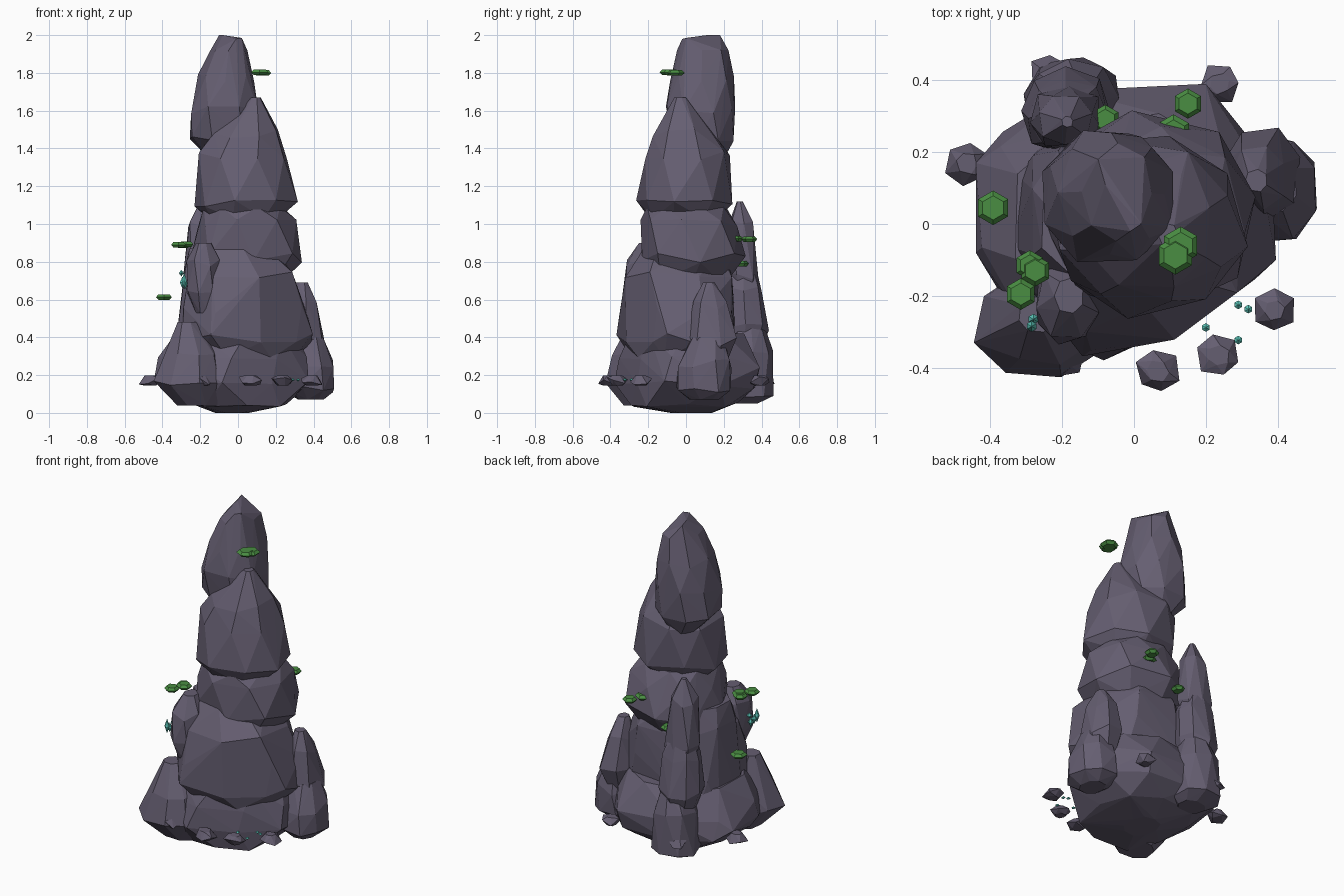
import bpy, bmesh, math, random

random.seed(7)


def material(name, rgb):
    m = bpy.data.materials.new(name)
    m.diffuse_color = (*rgb, 1)
    return m


STONE = material("purple_grey_stone", (0.130, 0.112, 0.165))
MOSS = material("moss_green", (0.068, 0.27, 0.055))
TEAL = material("teal_crystal", (0.11, 0.58, 0.50))


def hull(name, points, mat):
    """Flat-faced convex chunk around a cloud of points."""
    bm = bmesh.new()
    for p in points:
        bm.verts.new(p)
    res = bmesh.ops.convex_hull(bm, input=bm.verts)
    loose = [g for g in res["geom_interior"] if isinstance(g, bmesh.types.BMVert)]
    bmesh.ops.delete(bm, geom=loose, context='VERTS')
    bmesh.ops.recalc_face_normals(bm, faces=bm.faces)
    me = bpy.data.meshes.new(name)
    bm.to_mesh(me)
    bm.free()
    me.materials.append(mat)
    ob = bpy.data.objects.new(name, me)
    bpy.context.collection.objects.link(ob)
    return ob


def block(name, rings, sides=8, jitter=0.05, extra=(), cut=None):
    """Rock chunk from rings of (z, x min, x max, y min, y max), with optional
    extra corner points and a flattened front-right side at distance cut."""
    pts = list(extra)
    for i, (z, x0, x1, y0, y1) in enumerate(rings):
        phase = random.random() * math.tau / sides
        tip = i in (0, len(rings) - 1)
        for k in range(sides):
            a = phase + math.tau * k / sides
            r = 1.03 + random.uniform(-jitter, jitter)
            c, s = math.cos(a), math.sin(a)
            x = (x0 + x1) / 2 + math.copysign(abs(c) ** 0.88, c) * r * (x1 - x0) / 2
            y = (y0 + y1) / 2 + math.copysign(abs(s) ** 0.88, s) * r * (y1 - y0) / 2
            if cut:
                over = max(0, 0.6 * x - 0.8 * y - cut)
                x, y = x - 0.6 * over, y + 0.8 * over
            pts.append((x, y, z + (0 if tip else random.uniform(-0.025, 0.025))))
    return hull(name, pts, STONE)


# Main stack of the spire, bottom to top
block("base_rock", [(0.0, -.12, .06, -.08, .14), (.05, -.32, .26, -.30, .28),
                    (.15, -.42, .38, -.36, .38), (.28, -.41, .36, -.35, .37),
                    (.42, -.33, .30, -.28, .30)], 9, cut=.315,
      extra=[(-.44, -.08, .2), (-.44, .17, .2), (.05, .38, .24), (.2, .39, .24)])
block("lower_rock", [(.29, -.24, .30, -.28, .2), (.39, -.3, .38, -.38, .25),
                     (.55, -.3, .37, -.36, .27), (.74, -.28, .3, -.33, .26),
                     (.87, -.18, .18, -.22, .2)], cut=.325, extra=[(.395, -.1, .42)])
block("middle_rock", [(.70, -.2, .24, -.19, .22), (.82, -.25, .33, -.23, .3),
                      (1.0, -.22, .29, -.23, .26), (1.09, -.18, .24, -.2, .22)])
block("upper_rock", [(1.03, -.15, .22, -.19, .17), (1.11, -.22, .3, -.25, .23),
                     (1.36, -.2, .26, -.22, .23), (1.48, -.13, .22, -.18, .15),
                     (1.67, .07, .12, -.06, 0)])
block("summit_rock", [(1.34, -.15, .02, .05, .2), (1.44, -.25, .1, -.08, .25),
                      (1.6, -.25, .12, -.11, .26), (1.78, -.21, .08, -.08, .25),
                      (1.92, -.145, .05, -.04, .215)],
      extra=[(-.1, .18, 2.0), (-.08, .11, 2.0), (.02, .0, 1.985), (-.01, -.02, 1.98)])

# Buttresses leaning on the stack
block("left_shoulder", [(.25, -.34, 0, -.2, .25), (.45, -.32, 0, -.2, .26),
                        (.75, -.29, 0, -.2, .22), (.87, -.26, 0, -.14, .15)])
block("front_left_foot", [(.04, -.32, -.1, -.33, -.15), (.16, -.44, -.08, -.43, -.13),
                          (.33, -.37, -.11, -.39, -.14), (.48, -.32, -.22, -.3, -.2)])
block("front_left_pillar", [(.53, -.22, -.14, -.3, -.18), (.63, -.27, -.11, -.33, -.1),
                            (.8, -.27, -.1, -.32, -.1), (.9, -.22, -.14, -.25, -.15)], 7)
block("right_foot", [(.07, .32, .45, .02, .17), (.13, .26, .51, -.05, .24),
                     (.26, .27, .51, -.04, .24), (.4, .32, .45, .03, .2)])
block("right_pillar", [(.27, .29, .42, .06, .22), (.38, .25, .46, .01, .27),
                       (.57, .27, .42, .04, .22), (.69, .31, .37, .09, .15)], 7)
block("back_foot", [(.05, -.24, -.08, .24, .38), (.1, -.31, -.04, .2, .46),
                    (.33, -.28, -.04, .2, .46), (.46, -.22, -.09, .26, .41)])
block("back_pillar_lower", [(.3, -.25, -.12, .24, .38), (.45, -.31, -.07, .2, .43),
                            (.66, -.29, -.08, .2, .4), (.8, -.25, -.13, .24, .36)])
block("back_pillar_upper", [(.6, -.25, -.13, .25, .36), (.72, -.29, -.09, .21, .385),
                            (.99, -.265, -.115, .22, .36), (1.12, -.2, -.17, .27, .3)], 7)

# Pebbles scattered around the foot
for x, y, r in [(-.465, .17, .058), (.24, .39, .054), (.39, -.24, .056), (.235, -.365, .058),
                (.065, -.41, .058), (-.19, -.375, .05), (-.24, .42, .05)]:
    block("pebble", [(.145, x - r * .5, x + r * .5, y - r * .5, y + r * .5),
                     (.17, x - r, x + r, y - r, y + r),
                     (.198, x - r * .5, x + r * .5, y - r * .5, y + r * .5)], 6, .1)

# Hexagonal moss pads
for x, y, z, r in [(.13, -.06, 1.8, .053), (.115, -.088, 1.803, .053), (-.315, -.195, .89, .044),
                   (-.275, -.13, .892, .044), (-.29, -.115, .888, .042), (.15, .335, .92, .042),
                   (.11, .255, .922, .05), (-.08, .29, .79, .042), (-.392, .045, .613, .048)]:
    hull("moss_pad", [(x + r * s * math.cos(a), y + r * s * math.sin(a), z + dz)
                      for s, dz in ((.7, -.015), (1, 0), (.7, .015))
                      for a in [math.pi / 6 + k * math.pi / 3 for k in range(6)]], MOSS)


def crystal(name, x, y, z, r, h):
    ring = [(x + r * math.cos(a), y + r * math.sin(a), z)
            for a in [math.pi / 6 + k * math.pi / 3 for k in range(6)]]
    hull(name, ring + [(x, y, z - h), (x, y, z + h)], TEAL)


# Crystal shards on the left face and crumbs at the front right
for x, y, z, h in [(-.285, -.285, .7, .045), (-.28, -.265, .685, .03), (-.295, -.21, .69, .03),
                   (-.3, -.19, .74, .018)]:
    crystal("crystal_shard", x, y, z, .015, h)
for x, y in [(.2, -.288), (.29, -.225), (.318, -.237), (.29, -.323)]:
    crystal("crystal_crumb", x, y, .175, .012, .009)
